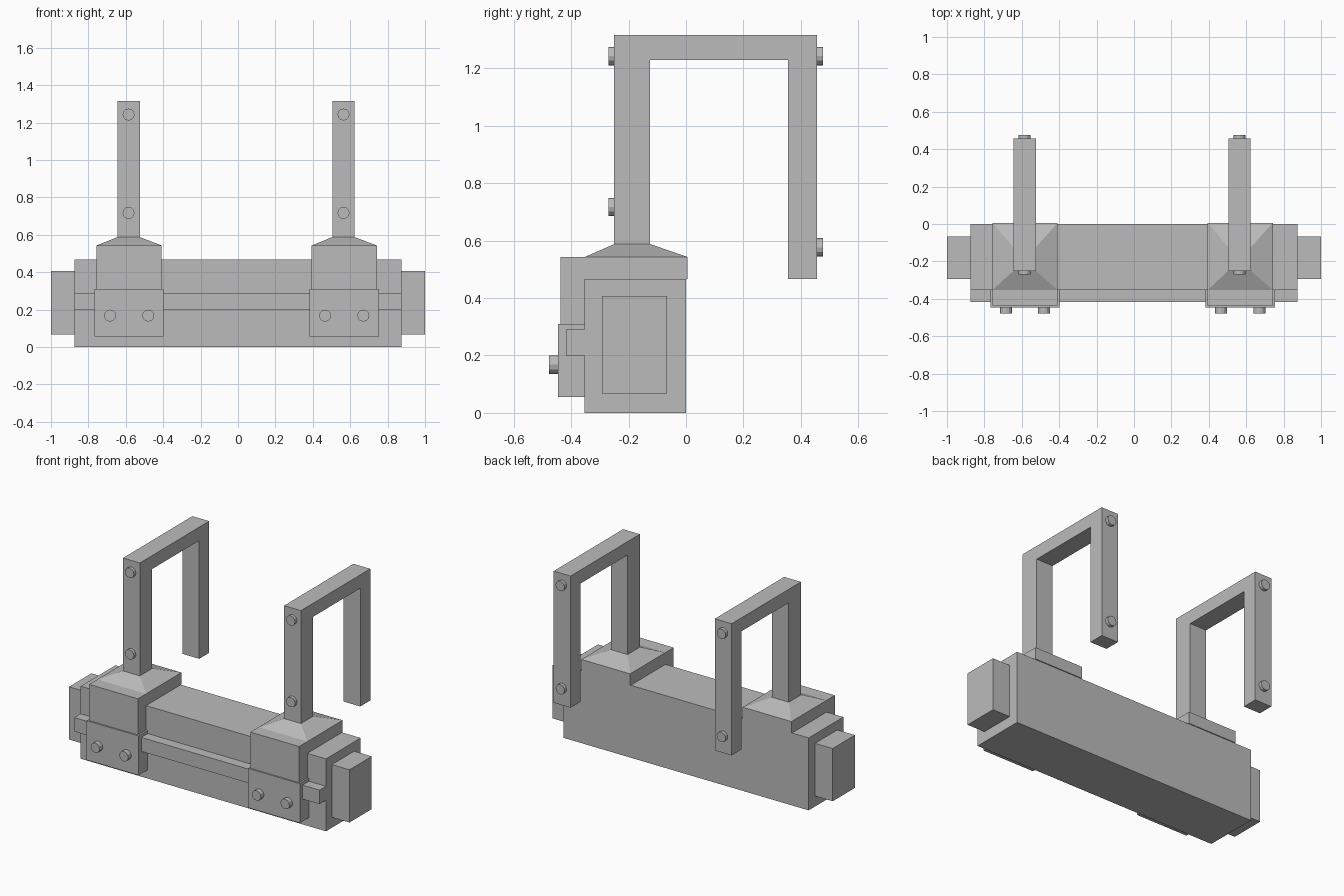
import bpy, bmesh, math
from mathutils import Matrix, Vector

default = bpy.data.objects.get("Cube")
if default:
    bpy.data.objects.remove(default, do_unlink=True)

grey = bpy.data.materials.new("plain grey")
grey.use_nodes = True
COLOUR = (0.5, 0.5, 0.5, 1)
grey.diffuse_color = COLOUR
grey.node_tree.nodes["Principled BSDF"].inputs["Base Color"].default_value = COLOUR


def finish(name, bm):
    bmesh.ops.recalc_face_normals(bm, faces=bm.faces)
    mesh = bpy.data.meshes.new(name)
    bm.to_mesh(mesh)
    bm.free()
    mesh.materials.append(grey)
    obj = bpy.data.objects.new(name, mesh)
    bpy.context.collection.objects.link(obj)
    return obj


def box(name, x, y, z):
    """Box from (min, max) ranges on each axis."""
    bm = bmesh.new()
    bmesh.ops.create_cube(bm, size=1)
    for v in bm.verts:
        v.co = [r[0] if c < 0 else r[1] for c, r in zip(v.co, (x, y, z))]
    return finish(name, bm)


def extrude_x(name, profile, x0, x1):
    """Extrude a (y, z) outline along x."""
    bm = bmesh.new()
    face = bm.faces.new([bm.verts.new((x0, y, z)) for y, z in profile])
    moved = bmesh.ops.extrude_face_region(bm, geom=[face])["geom"]
    bmesh.ops.translate(bm, vec=(x1 - x0, 0, 0),
                        verts=[g for g in moved if isinstance(g, bmesh.types.BMVert)])
    return finish(name, bm)


def bolt(name, x, y0, y1, z):
    """Short round bolt head lying along y."""
    bm = bmesh.new()
    place = Matrix.Translation((x, (y0 + y1) / 2, z)) @ Matrix.Rotation(math.pi / 2, 4, "X")
    bmesh.ops.create_cone(bm, cap_ends=True, segments=12, radius1=0.032,
                          radius2=0.032, depth=y1 - y0, matrix=place)
    return finish(name, bm)


def around(centre, half):
    return (centre - half, centre + half)


# Main beam, front rail and end blocks
FRONT = -0.353
box("main_beam", (-0.875, 0.875), (FRONT, 0), (0, 0.467))
box("front_rail", (-0.875, 0.875), (-0.418, FRONT), (0.2, 0.29))
box("right_end_block", (-1, -0.875), (-0.293, -0.066), (0.067, 0.407))
box("left_end_block", (0.875, 1), (-0.293, -0.066), (0.067, 0.407))

# Hook outline: front post, top bar, shorter back leg
HOOK = [(-0.25, 0.56), (-0.25, 1.316), (0.456, 1.316), (0.456, 0.467),
        (0.355, 0.467), (0.355, 1.229), (-0.125, 1.229), (-0.125, 0.56)]
# Clamp outline: cap over the beam with a lip hanging down the front
CLAMP = [(0.006, 0.467), (0.006, 0.543), (-0.437, 0.543),
         (-0.437, 0.31), (FRONT, 0.31), (FRONT, 0.467)]

for side, clamp_x, hook_x in (("right", -0.582, -0.585), ("left", 0.568, 0.564)):
    extrude_x(side + "_clamp", CLAMP, *around(clamp_x, 0.174))
    box(side + "_clamp_plate", around(clamp_x, 0.185), (-0.446, FRONT), (0.056, 0.31))

    # Sloped collar between clamp and hook
    collar = box(side + "_collar", around(clamp_x, 0.174), (FRONT, 0.006), (0.543, 0.588))
    for v in collar.data.vertices:
        if v.co.z > 0.56:
            v.co.x = hook_x + math.copysign(0.06, v.co.x - clamp_x)
            v.co.y = -0.25 if v.co.y < -0.2 else -0.125

    extrude_x(side + "_hook", HOOK, *around(hook_x, 0.06))

    # Bolts on the clamp plate and on both faces of the hook
    for n, x in enumerate(around(clamp_x, 0.102)):
        bolt(f"{side}_plate_bolt_{n + 1}", x, -0.478, -0.446, 0.168)
    for n, z in enumerate((0.717, 1.243)):
        bolt(f"{side}_hook_front_bolt_{n + 1}", hook_x, -0.27, -0.25, z)
    for n, z in enumerate((0.577, 1.243)):
        bolt(f"{side}_hook_back_bolt_{n + 1}", hook_x, 0.456, 0.477, z)
